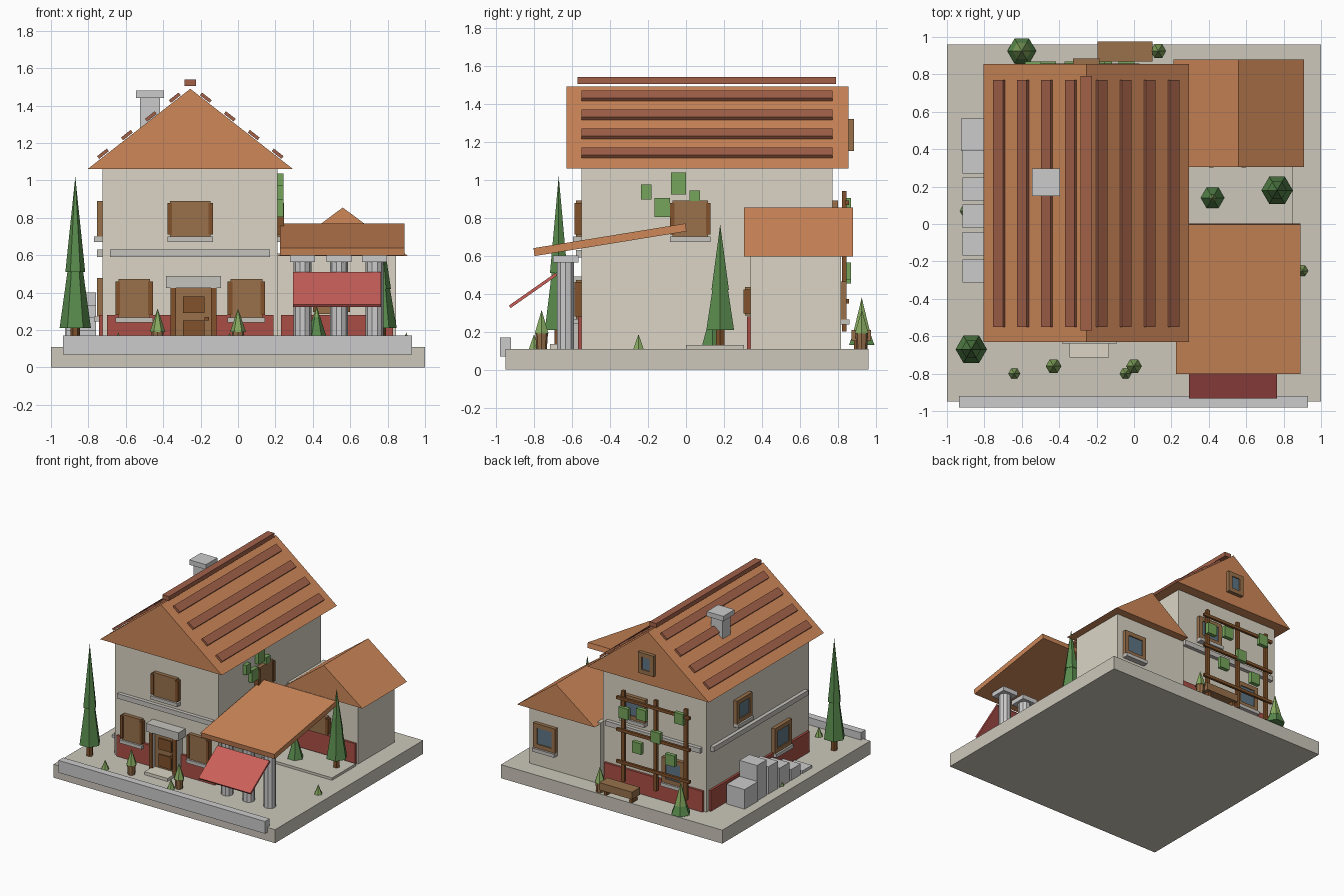
import bpy, bmesh, math
from mathutils import Matrix

if "Cube" in bpy.data.objects:
    bpy.data.objects.remove(bpy.data.objects["Cube"])

def mat(name, hexa):
    m = bpy.data.materials.new(name)
    c = [int(hexa[i:i + 2], 16) / 255 for i in (0, 2, 4)]
    m.diffuse_color = [x ** 2.2 for x in c] + [1]
    m.use_nodes = True
    m.node_tree.nodes["Principled BSDF"].inputs["Base Color"].default_value = m.diffuse_color
    return m

WALL, SLAB = mat("plaster", "DAD4C4"), mat("paving", "CBC6BA")
ROOF, STRIP = mat("roof", "CC8659"), mat("tile_strip", "A0614A")
WOOD, DARK = mat("wood", "97704C"), mat("dark_wood", "80532F")
RED, CLOTH = mat("red_base", "A85046"), mat("awning", "C9605A")
GLASS, IVY = mat("glass", "5F7584"), mat("ivy", "75A35C")
LEAF, TRIM = mat("leaf", "5A8A4E"), mat("trim", "C4C2BC")
TUFT = mat("light_leaf", "86A860")
GREY = None

def obj(name, bm, m):
    me = bpy.data.meshes.new(name)
    bm.to_mesh(me)
    bm.free()
    o = bpy.data.objects.new(name, me)
    bpy.context.collection.objects.link(o)
    if m:
        me.materials.append(m)
    return o

def box(name, x0, x1, y0, y1, z0, z1, m=None):
    bm = bmesh.new()
    bmesh.ops.create_cube(bm, size=1, matrix=Matrix.Translation(((x0 + x1) / 2, (y0 + y1) / 2, (z0 + z1) / 2))
                          @ Matrix.Diagonal((abs(x1 - x0), abs(y1 - y0), abs(z1 - z0), 1)))
    return obj(name, bm, m)

def tilted(name, loc, size, angle, axis, m):
    bm = bmesh.new()
    bmesh.ops.create_cube(bm, size=1, matrix=Matrix.Translation(loc) @ Matrix.Rotation(angle, 4, axis)
                          @ Matrix.Diagonal((*size, 1)))
    return obj(name, bm, m)

def cone(name, x, y, z0, z1, r0, r1, n, m):
    bm = bmesh.new()
    bmesh.ops.create_cone(bm, cap_ends=True, segments=n, radius1=r0, radius2=r1, depth=z1 - z0,
                          matrix=Matrix.Translation((x, y, (z0 + z1) / 2)) @ Matrix.Rotation(math.pi / 2, 4, 'Z'))
    bmesh.ops.remove_doubles(bm, verts=bm.verts, dist=1e-5)
    return obj(name, bm, m)

def gable(name, x0, x1, y0, y1, z0, z1):
    bm = bmesh.new()
    f = bm.faces.new([bm.verts.new(p) for p in ((x0, y0, z0), (x1, y0, z0), ((x0 + x1) / 2, y0, z1))])
    r = bmesh.ops.extrude_face_region(bm, geom=[f])
    bmesh.ops.translate(bm, vec=(0, y1 - y0, 0), verts=[v for v in r["geom"] if isinstance(v, bmesh.types.BMVert)])
    bmesh.ops.recalc_face_normals(bm, faces=bm.faces)
    return obj(name, bm, ROOF)

def wall_box(name, side, plane, u0, u1, d0, d1, z0, z1, m):
    """Box on a wall: u runs along it, d sticks out of it."""
    s = -1 if side in ("front", "left") else 1
    a, b = sorted((plane + s * d0, plane + s * d1))
    if side in ("front", "back"):
        return box(name, u0, u1, a, b, z0, z1, m)
    return box(name, a, b, u0, u1, z0, z1, m)

def window(name, side, plane, u, z, w, h, shutters, sill=True):
    def part(n, du0, du1, d0, d1, dz0, dz1, m):
        wall_box(f"{name}_{n}", side, plane, u + du0, u + du1, d0, d1, z + dz0, z + dz1, m)
    a, b = w / 2, h / 2
    if shutters:
        part("panel", -a + .015, a - .015, -.01, .03, -b, b, WOOD)
        for s in (-1, 1):
            e = sorted((s * a, s * (a - .025)))
            part("shutter", *e, -.01, .037, -b + .012, b - .012, DARK)
    else:
        t = .034
        for s in (-1, 1):
            part("frame_side", *sorted((s * a, s * (a - t))), -.01, .03, -b, b, WOOD)
            part("frame_rail", -a + t, a - t, -.01, .03, *sorted((s * b, s * (b - t))), WOOD)
        part("glass", -a + t, a - t, -.01, .022, -b + t, b - t, GLASS)
    if sill:
        part("sill", -a, a, -.01, .045, -b - .028, -b, TRIM)

# ground and front wall
box("ground_slab", -1, 1, -.95, .96, 0, .11, SLAB)
box("front_garden_wall", -.935, .93, -.98, -.92, .07, .17)
box("courtyard_paving", .2, .85, 0, .305, .1, .13, SLAB)

# main house and roof
box("main_house", -.725, .21, -.55, .77, .1, 1.07, WALL)
gable("main_roof", -.805, .295, -.63, .855, 1.06, 1.49)
box("ridge_cap", -.285, -.225, -.57, .79, 1.505, 1.54, STRIP)
slope = math.atan2(.43, .55)
for s in (-1, 1):
    for i in range(4):
        d = .083 + .128 * i
        tilted("roof_strip", (-.255 + s * d, .11, 1.507 - d * .78), (.066, 1.32, .018), s * slope, 'Y', STRIP)
box("chimney", -.523, -.417, .175, .275, 1.2, 1.45)
box("chimney_cap", -.545, -.395, .15, .297, 1.44, 1.48)

# annex
box("annex", .2, .845, .34, .815, .1, .61, WALL)
gable("annex_roof", .21, .91, .305, .88, .595, .855)

# string courses and red base panels
for side, p, u0, u1 in (("front", -.55, -.685, .17), ("back", .77, -.685, .17), ("left", -.725, -.5, .72)):
    wall_box(f"{side}_string_course", side, p, u0, u1, -.01, .03, .59, .63, TRIM)
for side, p, u0, u1 in (("front", -.55, -.7, -.35), ("front", -.55, -.12, .19), ("back", .77, -.7, .19),
                        ("left", -.725, -.53, .74), ("front", .34, .23, .83)):
    wall_box(f"{side}_red_base", side, p, u0, u1, -.01, .018, .1, .28, RED)

# windows
window("front_upper_window", "front", -.55, -.255, .795, .245, .19, True)
for u in (-.555, .045):
    window("front_lower_window", "front", -.55, u, .37, .2, .205, True)
window("right_window", "right", .21, .022, .795, .215, .19, True)
window("annex_front_window", "front", .34, .5, .36, .2, .15, True, False)
window("left_upper_window", "left", -.725, .32, .795, .2, .19, False)
window("left_lower_window", "left", -.725, -.18, .375, .22, .205, False)
window("back_upper_window", "back", .77, -.08, .795, .22, .19, False)
window("back_lower_window", "back", .77, -.44, .37, .2, .205, False)
window("annex_back_window", "back", .815, .69, .365, .2, .2, False)
window("attic_window", "back", .855, -.255, 1.235, .14, .17, False, False)

# front door
box("door_step", -.345, -.135, -.715, -.54, .1, .135, WALL)
box("door_lintel", -.385, -.09, -.64, -.54, .425, .49, TRIM)
for s in (-1, 1):
    c = -.238 + s * .108
    box("door_jamb", c - .015, c + .015, -.625, -.54, .1, .425, TRIM)
    box("door_frame", c - .015, c + .015, -.635, -.622, .1, .425, DARK)
box("door", -.335, -.14, -.595, -.54, .1, .425, WOOD)
for z0, z1 in ((.29, .38), (.15, .25)):
    box("door_panel", -.295, -.18, -.605, -.59, z0, z1, DARK)
box("door_handle", -.18, -.155, -.62, -.59, .25, .27, DARK)

# porch: sloping roof, columns, awning
tilted("porch_roof", (.557, -.4, .684), (.665, .81, .042), math.atan2(.13, .8), 'X', ROOF)
for x in (.345, .54, .73):
    cone("porch_column", x, -.633, .1, .57, .047, .047, 10, GREY)
    box("column_capital", x - .067, x + .067, -.7, -.567, .565, .602)
tilted("awning", (.53, -.805, .417), (.47, .3, .016), math.atan2(.175, .25), 'X', CLOTH)

# stairs on the left side
box("stair_landing", -.925, -.76, .39, .565, .1, .27)
for i in range(5):
    y = .395 - .146 * i
    box("stair_step", -.918, -.76, y - .125, y, .1, .40 - .067 * i)

# back trellis with ivy, ivy on the right wall
for x in (-.02, -.31, -.585):
    box("trellis_post", x - .014, x + .014, .82, .845, .2, .94, DARK)
for z in (.36, .62, .88):
    box("trellis_rail", -.63, .03, .838, .858, z - .012, z + .012, DARK)
for x, z in ((-.04, .77), (-.16, .52), (-.33, .65), (-.46, .5), (-.54, .86), (-.2, .8)):
    box("trellis_ivy", x - .042, x + .042, .835, .868, z - .045, z + .045, IVY)
for y, z, w, h in ((-.21, .935, .055, .08), (-.04, .98, .08, .115), (-.125, .855, .08, .1), (.045, .915, .055, .055)):
    box("wall_ivy", .205, .243, y - w / 2, y + w / 2, z - h / 2, z + h / 2, IVY)

# bench at the back
box("bench_seat", -.195, .1, .87, .975, .15, .21, WOOD)
for x in (-.17, .06):
    box("bench_leg", x - .012, x + .012, .885, .955, .1, .15, DARK)

# cypresses: x, y, top, second tier base
for x, y, top, mid in ((-.87, -.67, 1.02, .51), (.765, .18, .765, .42)):
    cone("cypress_trunk", x, y, .1, .24, .025, .025, 6, DARK)
    cone("cypress_lower", x, y, .21, mid + .16, .084, .02, 6, LEAF)
    cone("cypress_upper", x, y, mid, top, .053, 0, 6, LEAF)

# two-tier shrubs
for x, y, r, top in ((-.6, .925, .077, .38), (.42, .14, .063, .33)):
    cone("shrub_stem", x, y, .1, .18, .015, .015, 6, DARK)
    cone("shrub_lower", x, y, .13, .27, r, .02, 6, LEAF)
    cone("shrub_upper", x, y, .2, top, r * .65, 0, 6, TUFT)

# potted plants
for x, y in ((-.43, -.76), (0, -.76), (.13, .925)):
    cone("plant_pot", x, y, .1, .2, .027, .034, 8, WOOD)
    cone("potted_plant", x, y, .19, .315, .042, 0, 6, TUFT)

# small grass tufts
for x, y in ((-.64, -.8), (-.045, -.8), (.9, -.25), (-.9, .07)):
    cone("grass_tuft", x, y, .1, .187, .035, 0, 6, TUFT)
